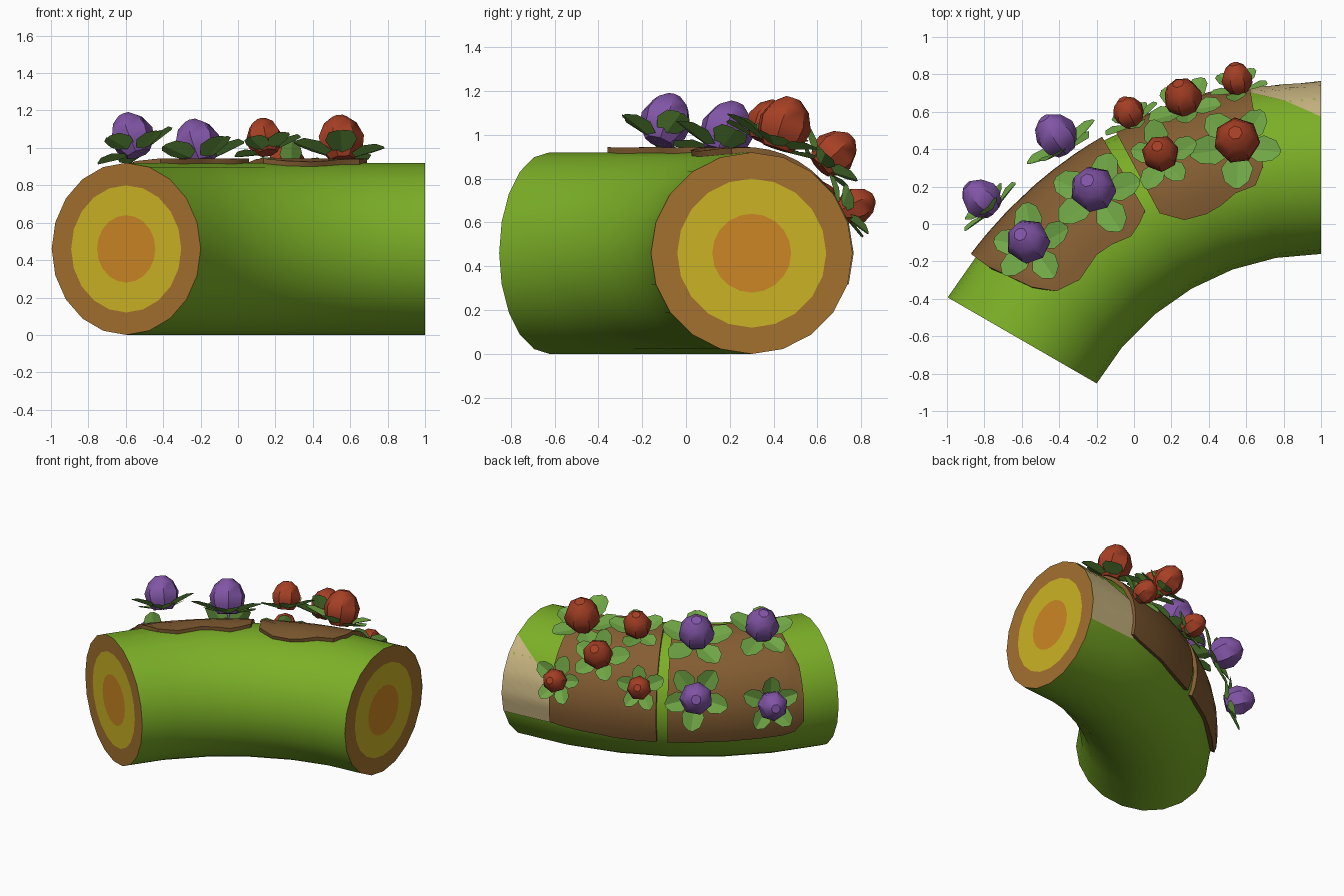
import bpy, bmesh, math, random
from mathutils import Vector

if "Cube" in bpy.data.objects:
    bpy.data.objects.remove(bpy.data.objects["Cube"])

random.seed(4)

def mat(name, c):
    m = bpy.data.materials.new(name)
    m.diffuse_color = (*c, 1)
    m.use_nodes = True
    m.node_tree.nodes["Principled BSDF"].inputs["Base Color"].default_value = m.diffuse_color
    return m

BARK = mat("moss_green", (0.20, 0.43, 0.02))
RIM = mat("rim_brown", (0.37, 0.165, 0.028))
YELLOW = mat("wood_yellow", (0.60, 0.45, 0.018))
ORANGE = mat("core_orange", (0.60, 0.24, 0.017))
TAN = mat("bare_tan", (0.58, 0.46, 0.22))
SOIL = mat("soil_brown", (0.23, 0.11, 0.032))
LEAF = mat("leaf_green", (0.16, 0.38, 0.06))
PURPLE = mat("bud_purple", (0.22, 0.09, 0.38))
RED = mat("bud_red", (0.38, 0.05, 0.018))

# The log is a 60 degree bend: t runs along it from the right end, phi from the top to the back
BEND, CX, CY, RAD = 1.845, 1.0, -1.545, 0.46

def pos(t, phi, r):
    t, phi = math.radians(t), math.radians(phi)
    d = BEND + r * math.sin(phi)
    return Vector((CX - d * math.sin(t), CY + d * math.cos(t), RAD + r * math.cos(phi)))

def make(name, verts, faces, mats, idx=None, smooth=True, fix=True):
    me = bpy.data.meshes.new(name)
    me.from_pydata([tuple(v) for v in verts], [], faces)
    for m in mats:
        me.materials.append(m)
    if idx:
        for p, i in zip(me.polygons, idx):
            p.material_index = i
    if fix:
        bm = bmesh.new()
        bm.from_mesh(me)
        bmesh.ops.recalc_face_normals(bm, faces=bm.faces)
        bm.to_mesh(me)
        bm.free()
    ob = bpy.data.objects.new(name, me)
    bpy.context.collection.objects.link(ob)
    if smooth:
        bpy.ops.object.select_all(action='DESELECT')
        ob.select_set(True)
        bpy.context.view_layer.objects.active = ob
        bpy.ops.object.shade_smooth_by_angle(angle=math.radians(35))
    return ob

# Log with ringed cut ends
N = 20
rings = [(60, .18), (60, .34)] + [(t, RAD) for t in range(60, -1, -10)] + [(0, .34), (0, .18)]
verts = [pos(t, k * 360 / N, r) for t, r in rings for k in range(N)]
faces, idx = [], []
last = len(rings) - 2
for i in range(len(rings) - 1):
    for k in range(N):
        a, b = i * N + k, i * N + (k + 1) % N
        faces.append((a, b, b + N, a + N))
        idx.append(2 if i in (0, last) else 1 if i in (1, last - 1) else 0)
faces += [tuple(range(N)), tuple(range((last + 1) * N, (last + 2) * N))]
idx += [3, 3]
make("log", verts, faces, [BARK, RIM, YELLOW, ORANGE], idx)

# Bare patch at the right end, laid on the log's facets
def facet(phi):
    return RAD * math.cos(math.radians(9)) / math.cos(math.radians(phi % 18 - 9)) + 0.005

verts, faces = [], []
C, ROWS = 6, 12
for i in range(C + 1):
    f = i / C
    for j in range(ROWS + 1):
        top = 36 + 36 * f
        phi = top + (108 - top) * j / ROWS
        verts.append(pos(0, phi, facet(phi)).lerp(pos(10, phi, facet(phi)), f))
for i in range(C):
    for j in range(ROWS):
        a = i * (ROWS + 1) + j
        faces.append((a, a + ROWS + 1, a + ROWS + 2, a + 1))
make("bare_patch", verts, faces, [TAN])

# Soil patches: raised sheets with a skirt; columns are (t, top phi, bottom phi)
def soil(name, cols):
    rows = 12
    outer, inner = [], []
    for t, p0, p1 in cols:
        for j in range(rows + 1):
            p = p0 + (p1 - p0) * j / rows
            outer.append(pos(t, p, RAD + 0.024))
            inner.append(pos(t, p, RAD - 0.02))
    n, w, c = len(outer), rows + 1, len(cols)
    faces = [(i * w + j, i * w + j + 1, (i + 1) * w + j + 1, (i + 1) * w + j)
             for i in range(c - 1) for j in range(rows)]
    rim = [i * w for i in range(c)] + [(c - 1) * w + j for j in range(1, w)]
    rim += [i * w + rows for i in range(c - 2, -1, -1)] + list(range(rows - 1, 0, -1))
    for a, b in zip(rim, rim[1:] + rim[:1]):
        faces.append((a, b, b + n, a + n))
    make(name, outer + inner, faces, [SOIL])

soil("soil_patch_right", [(9.5, 4, 105), (11.3, -7, 107), (15, -9, 109), (18, -14, 110),
                          (21, -16, 112), (25, -14, 113), (28.3, -3, 113)])
soil("soil_patch_left", [(30.2, 3, 113), (32, -2, 113), (34.5, -6, 113), (38, -3, 112), (41, -2, 112),
                         (46, -6, 111), (50, 0, 110), (52, 14, 107), (53.5, 50, 98)])

# Flowers: a faceted bud in a rosette of creased leaves, facing away from the log
def flower(n, x, y, z, r, bud_mat, reach):
    c = Vector((x, y, z))
    t = math.degrees(math.atan2(CX - x, y - CY))
    axis = (c - pos(t, 0, 0)).normalized()
    q = axis.to_track_quat('Z', 'Y')
    spin = random.uniform(0, 6.28)
    put = lambda a, d, h: c + q @ Vector((d * math.cos(a + spin), d * math.sin(a + spin), h))
    # bud
    S = 7
    prof = [(.55, -.95), (.92, -.45), (1.0, .05), (.72, .65), (.3, .98)]
    vs = [put(k * 2 * math.pi / S, r * d, r * h) for d, h in prof for k in range(S)]
    fs = [(i * S + k, i * S + (k + 1) % S, (i + 1) * S + (k + 1) % S, (i + 1) * S + k)
          for i in range(len(prof) - 1) for k in range(S)]
    fs += [tuple(range(S)), tuple(range((len(prof) - 1) * S, len(prof) * S))]
    make("bud_%d" % n, vs, fs, [bud_mat])
    # leaves
    vs, fs = [], []
    for k in range(5):
        a = k * 2 * math.pi / 5 + random.uniform(-.15, .15)
        L = reach * random.uniform(.9, 1.08)
        tilt = random.uniform(.1, .45)
        b = len(vs)
        for s, w in [(.1, .1), (.55, .33), (.85, .25), (1.0, .06)]:
            h = -r * 1.0 + L * tilt * s
            for side in (-1, 0, 1):
                d, o = L * s, L * w * side
                vs.append(put(a + math.atan2(o, d), math.hypot(d, o), h + (abs(side) * L * w * .3)))
        for i in range(3):
            for j in range(2):
                m = b + i * 3 + j
                fs.append((m, m + 1, m + 4, m + 3)[::-1])
    make("leaves_%d" % n, vs, fs, [LEAF], smooth=False)

FLOWERS = [(-.57, -.09, 1.07, .12, PURPLE), (-.22, .19, 1.03, .125, PURPLE),
           (-.42, .48, .69, .115, PURPLE), (-.82, .14, .61, .105, PURPLE),
           (.14, .38, 1.06, .10, RED), (.55, .45, 1.05, .125, RED), (.26, .68, .92, .105, RED),
           (-.03, .60, .71, .085, RED), (.55, .78, .68, .085, RED)]
for n, (x, y, z, r, m) in enumerate(FLOWERS, 1):
    flower(n, x, y, z, r, m, r * 1.95)
